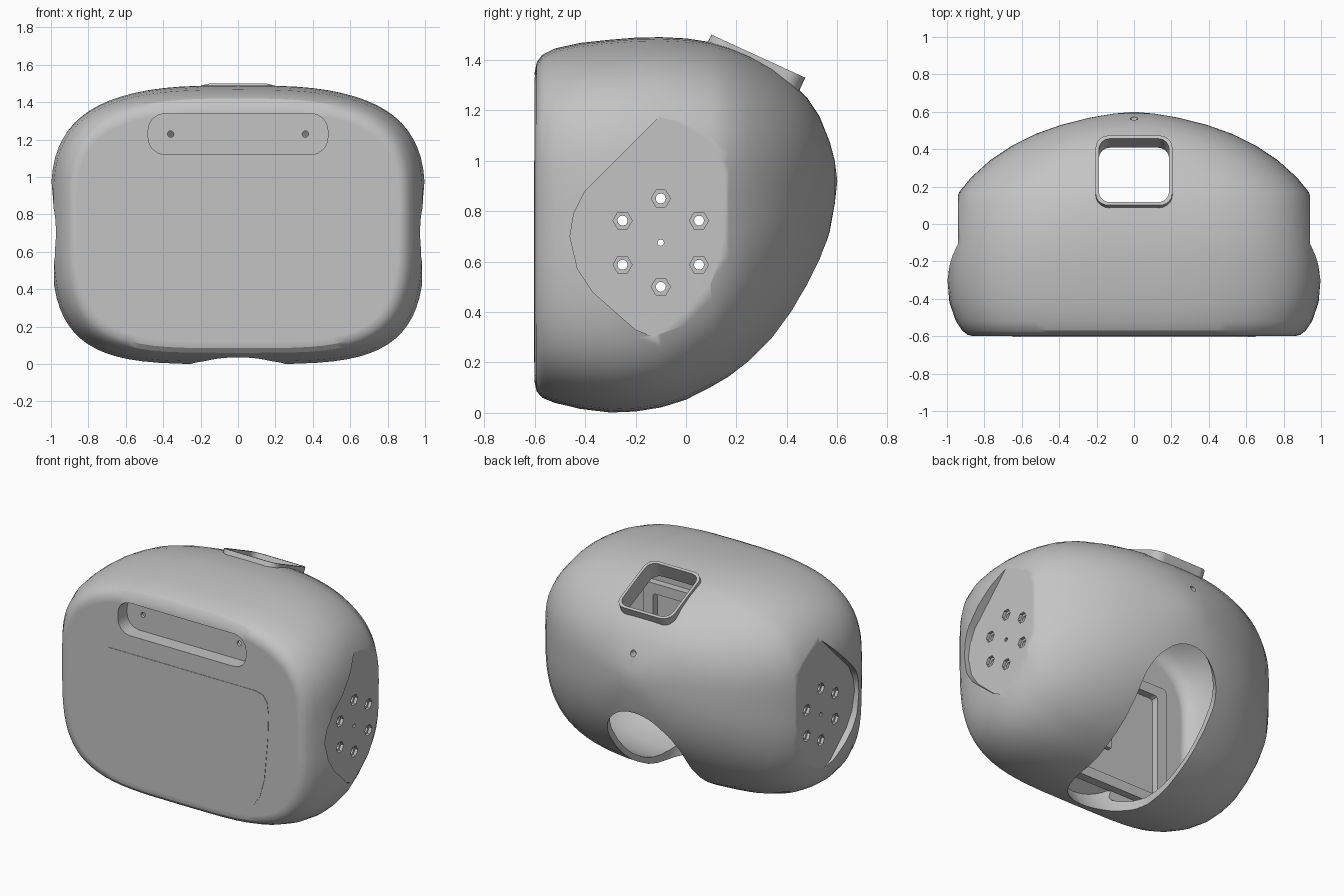
import bpy, bmesh, math
from mathutils import Vector

if "Cube" in bpy.data.objects:
    bpy.data.objects.remove(bpy.data.objects["Cube"])

grey = bpy.data.materials.new("matte grey")
grey.use_nodes = True
grey.diffuse_color = (0.55, 0.55, 0.55, 1)
grey.node_tree.nodes["Principled BSDF"].inputs["Base Color"].default_value = grey.diffuse_color

X, Y, Z = Vector((1, 0, 0)), Vector((0, 1, 0)), Vector((0, 0, 1))


def finish(name, bm):
    bmesh.ops.recalc_face_normals(bm, faces=bm.faces)
    mesh = bpy.data.meshes.new(name)
    bm.to_mesh(mesh)
    bm.free()
    mesh.materials.append(grey)
    obj = bpy.data.objects.new(name, mesh)
    bpy.context.collection.objects.link(obj)
    return obj


def add_prism(bm, outline, origin, u, v, near, far):
    """Extrude a flat outline along u x v, from near to far."""
    n = u.cross(v)
    ends = [[bm.verts.new(Vector(origin) + u * a + v * b + n * d) for a, b in outline]
            for d in (near, far)]
    bm.faces.new(ends[0])
    bm.faces.new(ends[1])
    count = len(outline)
    for i in range(count):
        j = (i + 1) % count
        bm.faces.new((ends[0][i], ends[0][j], ends[1][j], ends[1][i]))


def prism(name, *args):
    bm = bmesh.new()
    add_prism(bm, *args)
    return finish(name, bm)


def ngon(radius, sides, ca=0, cb=0):
    return [(ca + radius * math.cos(math.tau * i / sides),
             cb + radius * math.sin(math.tau * i / sides)) for i in range(sides)]


def round_rect(w, h, r, steps=6):
    pts = []
    for k, (sx, sy) in enumerate(((1, 1), (-1, 1), (-1, -1), (1, -1))):
        for i in range(steps + 1):
            a = (k + i / steps) * math.pi / 2
            pts.append((sx * (w - r) + r * math.cos(a), sy * (h - r) + r * math.sin(a)))
    return pts


def cut(target, cutter):
    mod = target.modifiers.new("cut", 'BOOLEAN')
    mod.operation, mod.solver, mod.object = 'DIFFERENCE', 'EXACT', cutter
    bpy.context.view_layer.objects.active = target
    bpy.ops.object.modifier_apply(modifier=mod.name)
    bpy.data.objects.remove(cutter)


def smooth(obj, angle=26):
    bpy.ops.object.select_all(action='DESELECT')
    obj.select_set(True)
    bpy.context.view_layer.objects.active = obj
    bpy.ops.object.shade_smooth_by_angle(angle=math.radians(angle))
    mod = obj.modifiers.new("face weighting", 'WEIGHTED_NORMAL')
    mod.keep_sharp = True


# Head sections from front to back: y, half width, bottom, top
SECTIONS = [
    (-.6, .86, .12, 1.35), (-.592, .89, .085, 1.39), (-.57, .918, .06, 1.42),
    (-.52, .952, .04, 1.445), (-.42, .987, .015, 1.467), (-.3, 1, 0, 1.48),
    (-.2, .997, .004, 1.488), (-.1, .985, .02, 1.49), (0, .973, .05, 1.485),
    (.1, .958, .1, 1.47), (.17, .935, .14, 1.45), (.25, .87, .2, 1.418),
    (.34, .77, .285, 1.37), (.42, .65, .385, 1.31), (.48, .53, .48, 1.25),
    (.53, .39, .585, 1.175), (.57, .23, .72, 1.075), (.59, .11, .83, 1.0)]


def head_form(name, sx=1, sz=1, front=-.6, back=.6, segments=72):
    """Loft of squared ovals closing to a point at the back."""
    bm = bmesh.new()
    rings = []
    for y, w, low, high in SECTIONS:
        f = min(max((y + .1) / .7, 0), 1)
        mid = .85 + .07 * f
        new_y = front + (y + .6) / 1.2 * (back - front)
        ring = []
        for i in range(segments):
            a = math.tau * i / segments
            c, s = math.cos(a), math.sin(a)
            n = 3 - .8 * f if s > 0 else 4 - 1.8 * f
            x = w * math.copysign(abs(c) ** (2 / n), c)
            z = (high - mid if s > 0 else mid - low) * math.copysign(abs(s) ** (2 / n), s)
            ring.append(bm.verts.new((x * sx, new_y, mid + z * sz)))
        rings.append(ring)
    bm.faces.new(rings[0])
    tip = bm.verts.new((0, back, .92))
    for i in range(segments):
        j = (i + 1) % segments
        for p, q in zip(rings, rings[1:]):
            bm.faces.new((p[i], p[j], q[j], q[i]))
        bm.faces.new((rings[-1][i], rings[-1][j], tip))
    return finish(name, bm)


# Hollow head shell with a thick front wall
shell = head_form("head_shell")
cut(shell, head_form("cavity", .9, .93, -.48, .55))

# Flat ear mounts on both sides
ear = [(-.1, 1.18), (-.4, .88), (-.445, .79), (-.46, .7), (-.43, .57),
       (-.37, .48), (-.28, .4), (-.2, .33), (0, .25), (.4, .25), (.4, 1.18)]
cut(shell, prism("ear_cut", ear, (0, 0, 0), Y, Z, .94, 1.2))
cut(shell, prism("ear_cut", ear, (0, 0, 0), Y, Z, -1.2, -.94))

# Six bolt holes with nut pockets around a small centre hole
nuts, bolts = bmesh.new(), bmesh.new()
for i in range(6):
    a = math.pi / 2 + i * math.tau / 6
    spot = (-.1 + .175 * math.cos(a), .675 + .175 * math.sin(a))
    add_prism(bolts, ngon(.02, 12, *spot), (0, 0, 0), Y, Z, -1.2, 1.2)
    for near, far in ((.92, 1.1), (-1.1, -.92)):
        add_prism(nuts, ngon(.038, 6, *spot), (0, 0, 0), Y, Z, near, far)
add_prism(bolts, ngon(.013, 8, -.1, .675), (0, 0, 0), Y, Z, -1.2, 1.2)
cut(shell, finish("nut_pockets", nuts))
cut(shell, finish("bolt_holes", bolts))

# Neck opening, running from the underside up the back
low, high = Vector((0, -.5, .03)), Vector((0, .57, .67))
along = (high - low).normalized()
neck = round_rect(.28, (high - low).length / 2, .279, 12)
cut(shell, prism("neck_cut", neck, (low + high) / 2, X, along, -.5, .15))

# Hatch in the upper back with a slightly raised rim
slope = Vector((0, .909, -.417)).normalized()
hatch = (0, .28, 1.4)
cut(shell, prism("hatch_cut", round_rect(.197, .197, .065), hatch, X, slope, -.25, .2))
rim = prism("hatch_rim", round_rect(.205, .205, .07), hatch, X, slope, -.1, .016)
cut(rim, prism("rim_cut", round_rect(.187, .187, .06), hatch, X, slope, -.3, .3))

# Sensor slot in the brow with two screw holes
brow = (0, -.6, 1.23)
cut(shell, prism("slot_cut", round_rect(.48, .11, .09, 4), brow, X, Z, -.1, .1))
screws = bmesh.new()
for side in (-1, 1):
    add_prism(screws, ngon(.017, 12, side * .36), brow, X, Z, -.3, .1)
cut(shell, finish("screw_holes", screws))

# Small screw hole on the back
cut(shell, prism("back_hole", ngon(.02, 12, 0, 1.09), (0, .5, 0), X, Z, -.2, .1))

# Face screen, tapering to its rounded lower corners
half = [(.55, 1.0), (.61, .985), (.64, .94), (.65, .86), (.645, .7),
        (.62, .42), (.585, .29), (.54, .225), (.48, .2)]
screen = half + [(-a, b) for a, b in reversed(half)]
prism("face_screen", screen, (0, -.6, 0), X, Z, -.01, .003)

# Screen frame and circuit box on the inside of the face
centre = (0, -.48, .62)
frame = prism("inner_frame", round_rect(.62, .42, .02, 2), centre, X, Z, -.05, .01)
cut(frame, prism("frame_cut", round_rect(.55, .35, .02, 2), centre, X, Z, -.2, .2))
prism("circuit_box", round_rect(.2, .14, .01, 2), centre, X, Z, -.03, .01)

smooth(shell)
smooth(rim)
